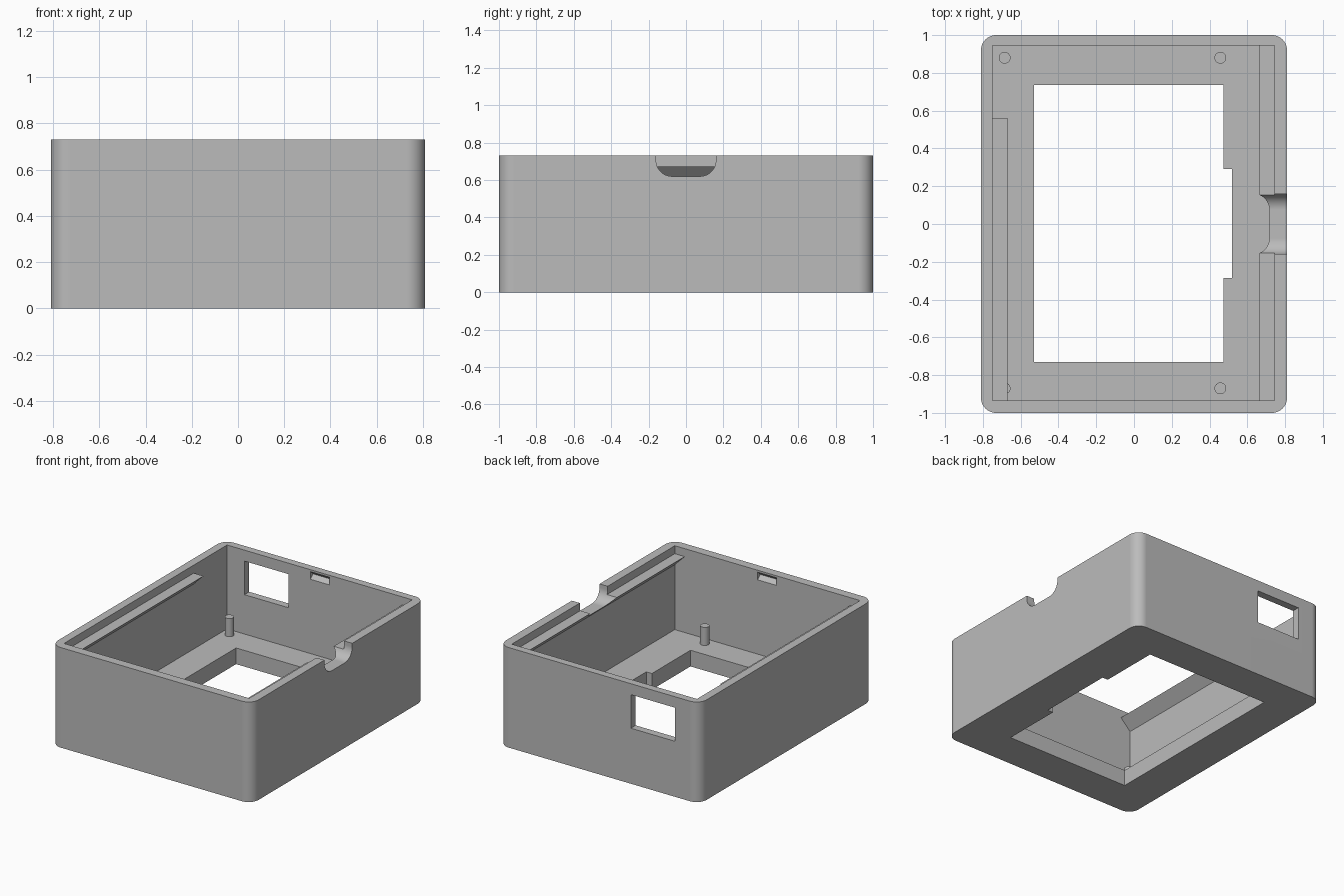
import bpy, bmesh
from math import sin, cos, pi, radians

cube = bpy.data.objects.get("Cube")
if cube:
    bpy.data.objects.remove(cube, do_unlink=True)

GREY = (0.5, 0.5, 0.5)
plastic = bpy.data.materials.new("grey_plastic")
plastic.use_nodes = True
plastic.diffuse_color = (*GREY, 1)
plastic.node_tree.nodes["Principled BSDF"].inputs["Base Color"].default_value = (*GREY, 1)

# Main dimensions
HX, HY, HEIGHT, FLOOR = 0.81, 1.0, 0.73, 0.118
LEFT, RIGHT, FRONT, BACK = -0.75, 0.745, -0.935, 0.945
RAIL_Z, RAIL_W = 0.672, 0.08
ORDER = {"x": lambda u, v, w: (w, u, v),
         "y": lambda u, v, w: (u, w, v),
         "z": lambda u, v, w: (u, v, w)}


def prism(name, outline, start, end, axis):
    """Extrude a 2D outline along an axis."""
    bm = bmesh.new()
    rings = [[bm.verts.new(ORDER[axis](u, v, w)) for u, v in outline] for w in (start, end)]
    n = len(outline)
    for ring in rings:
        bm.faces.new(ring)
    for i in range(n):
        j = (i + 1) % n
        bm.faces.new((rings[0][i], rings[0][j], rings[1][j], rings[1][i]))
    bmesh.ops.recalc_face_normals(bm, faces=bm.faces)
    mesh = bpy.data.meshes.new(name)
    bm.to_mesh(mesh)
    bm.free()
    mesh.materials.append(plastic)
    obj = bpy.data.objects.new(name, mesh)
    bpy.context.collection.objects.link(obj)
    return obj


def rect(u0, u1, v0, v1):
    return [(u0, v0), (u1, v0), (u1, v1), (u0, v1)]


def arc(cu, cv, r, a0, a1, steps=12):
    angles = [radians(a0 + (a1 - a0) * i / steps) for i in range(steps + 1)]
    return [(cu + r * cos(a), cv + r * sin(a)) for a in angles]


def activate(obj):
    bpy.ops.object.select_all(action="DESELECT")
    obj.select_set(True)
    bpy.context.view_layer.objects.active = obj


def cut(obj, *cutters):
    activate(obj)
    for cutter in cutters:
        mod = obj.modifiers.new("cut", "BOOLEAN")
        mod.operation, mod.solver, mod.object = "DIFFERENCE", "EXACT", cutter
        bpy.ops.object.modifier_apply(modifier=mod.name)


def smooth(obj):
    activate(obj)
    bpy.ops.object.shade_smooth_by_angle(angle=radians(30))
    mod = obj.modifiers.new("flat_walls", "WEIGHTED_NORMAL")
    mod.keep_sharp = True


# Outer shell with rounded upright corners
r = 0.08
cx, cy = HX - r, HY - r
outline = (arc(cx, cy, r, 0, 90) + arc(-cx, cy, r, 90, 180)
           + arc(-cx, -cy, r, 180, 270) + arc(cx, -cy, r, 270, 360))
case = prism("case_body", outline, 0, HEIGHT, "z")

# Cavity, stepped floor opening and back window
cavity = prism("cavity_cutter", rect(LEFT, RIGHT, FRONT, BACK), FLOOR, 1, "z")
opening = prism("opening_cutter", [
    (-0.53, -0.73), (0.475, -0.73), (0.475, -0.285), (0.52, -0.285),
    (0.52, 0.29), (0.475, 0.29), (0.475, 0.735), (-0.53, 0.735)], -0.1, 0.3, "z")
window = prism("window_cutter", rect(-0.61, -0.255, 0.405, 0.65), 0.9, 1.1, "y")

# Rounded cable notch in the right wall
nr = 0.085
notch = prism("notch_cutter",
              [(-0.16, 0.9)] + arc(-0.16 + nr, 0.62 + nr, nr, 180, 270)
              + arc(0.16 - nr, 0.62 + nr, nr, 270, 360) + [(0.16, 0.9)],
              0.6, 0.9, "x")

# V-shaped latch grooves inside the front and back walls
grooves = []
for side, wall in ((-1, FRONT), (1, BACK)):
    inner, apex = wall - side * 0.01, wall + side * 0.03
    grooves.append(prism("latch_cutter", [
        (inner, 0.66), (wall, 0.66), (apex, 0.688), (wall, 0.716), (inner, 0.716)],
        -0.077, 0.077, "x"))

cut(case, cavity, opening, window, notch, *grooves)
smooth(case)


# Wedge rails along the side walls
def rail(name, wall, direction, start, end):
    tip, root = wall + direction * RAIL_W, wall - direction * 0.02
    return prism(name, [(tip, RAIL_Z), (wall, RAIL_Z - RAIL_W),
                        (root, RAIL_Z - RAIL_W), (root, RAIL_Z)], start, end, "y")


rail("left_rail", LEFT, 1, FRONT - 0.01, 0.56)
right_rail = rail("right_rail", RIGHT, -1, FRONT - 0.01, BACK + 0.01)
cut(right_rail, notch)
smooth(right_rail)

# Locating pins on the floor
for end, y in (("front", -0.87), ("back", 0.88)):
    for side, x in (("right", -0.685), ("left", 0.457)):
        pin = prism(f"{end}_{side}_pin", arc(x, y, 0.031, 0, 345, 23),
                    FLOOR - 0.02, 0.25, "z")
        smooth(pin)

# Remove the cutters
for cutter in (cavity, opening, window, notch, *grooves):
    bpy.data.objects.remove(cutter, do_unlink=True)
